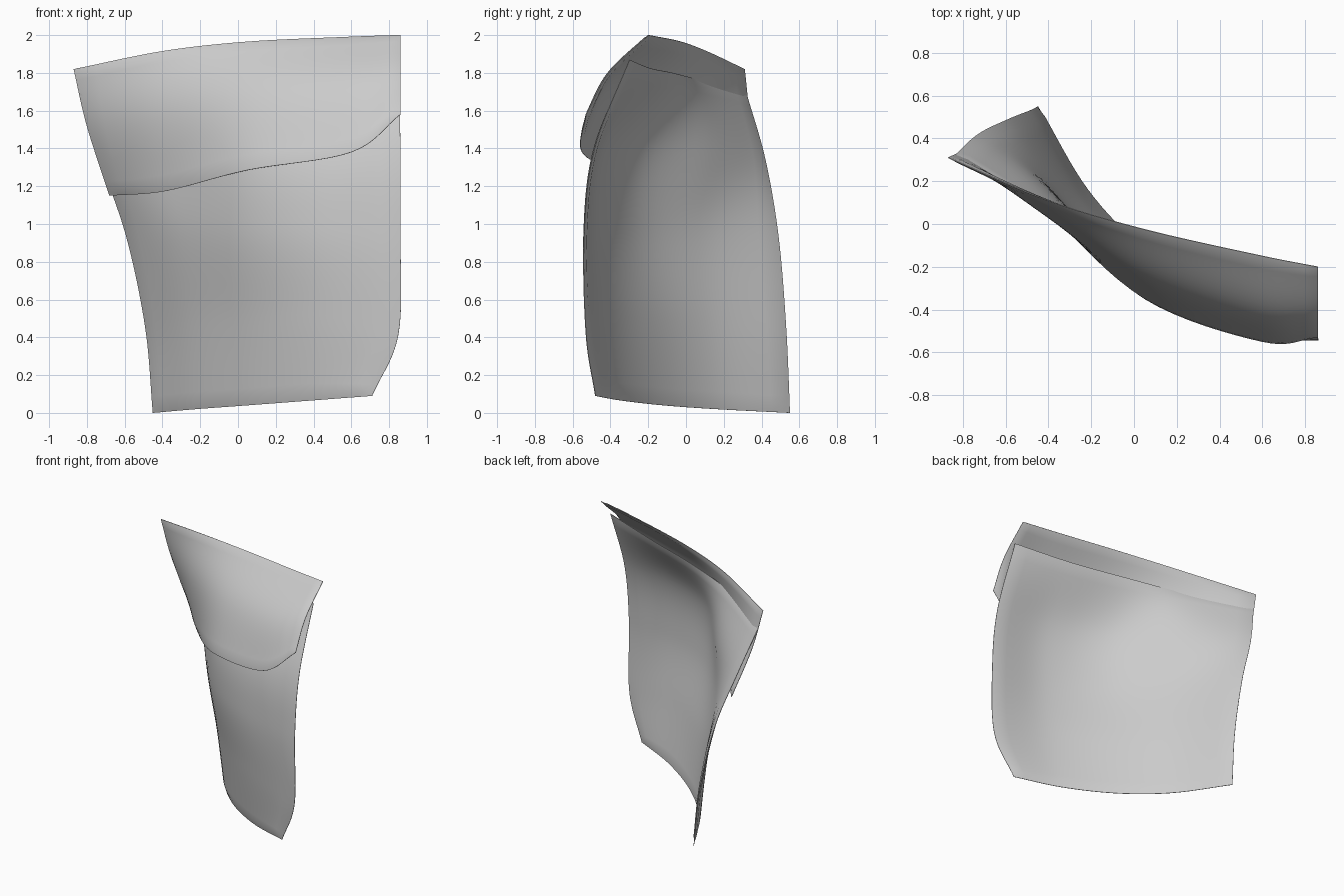
import bpy
from mathutils import Vector

if "Cube" in bpy.data.objects:
    bpy.data.objects.remove(bpy.data.objects["Cube"])

cloth = bpy.data.materials.new("grey cloth")
cloth.diffuse_color = (0.6, 0.6, 0.6, 1)
cloth.use_nodes = True
cloth.node_tree.nodes["Principled BSDF"].inputs["Base Color"].default_value = cloth.diffuse_color


def spline(pts, t):
    """Smooth curve through evenly spaced control points, t in 0..1."""
    n = len(pts) - 1
    i = min(int(t * n), n - 1)
    f = t * n - i
    p1, p2 = pts[i], pts[i + 1]
    p0 = pts[i - 1] if i > 0 else 2 * p1 - p2
    p3 = pts[i + 2] if i + 2 <= n else 2 * p2 - p1
    return 0.5 * (2 * p1 + (p2 - p0) * f + (2 * p0 - 5 * p1 + 4 * p2 - p3) * f ** 2
                  + (3 * p1 - p0 - 3 * p2 + p3) * f ** 3)


def cloth_panel(name, rows, nu, nv, thickness):
    """Curved sheet through rows of control points, thinned at its hem."""
    rows = [[Vector(p) for p in r] for r in rows]
    verts, inner = [], []
    for j in range(nv + 1):
        for i in range(nu + 1):
            if 0 < i < nu and 0 < j < nv:
                inner.append(len(verts))
            verts.append(spline([spline(r, i / nu) for r in rows], j / nv))
    w = nu + 1
    faces = [(j * w + i, (j + 1) * w + i, (j + 1) * w + i + 1, j * w + i + 1)
             for j in range(nv) for i in range(nu)]
    me = bpy.data.meshes.new(name)
    me.from_pydata(verts, [], faces)
    me.materials.append(cloth)
    ob = bpy.data.objects.new(name, me)
    bpy.context.collection.objects.link(ob)
    ob.vertex_groups.new(name="inside").add(inner, 1.0, 'REPLACE')
    mod = ob.modifiers.new("thickness", 'SOLIDIFY')
    mod.thickness = thickness
    mod.offset = 0
    mod.vertex_group = "inside"
    mod.thickness_vertex_group = 0.15
    bpy.ops.object.select_all(action='DESELECT')
    ob.select_set(True)
    bpy.context.view_layer.objects.active = ob
    bpy.ops.object.modifier_apply(modifier=mod.name)
    bpy.ops.object.shade_smooth_by_angle(angle=0.6)
    return ob


# pocket body: rows from top edge to bottom edge, left to right
cloth_panel("pocket_body", [
    [(-.84, .32, 1.69), (-.42, .08, 1.76), (0, -.07, 1.80), (.42, -.19, 1.825), (.85, -.30, 1.87)],
    [(-.73, .42, 1.34), (-.38, .13, 1.38), (0, -.25, 1.41), (.42, -.43, 1.42), (.86, -.485, 1.40)],
    [(-.59, .49, .93), (-.30, .06, .96), (.02, -.28, .98), (.42, -.48, .98), (.86, -.54, .95)],
    [(-.49, .53, .45), (-.24, .10, .48), (.06, -.21, .50), (.42, -.43, .52), (.85, -.53, .42)],
    [(-.45, .55, 0), (-.22, .16, .02), (.05, -.12, .04), (.38, -.34, .065), (.71, -.48, .09)],
], 32, 40, 0.02)

# overhanging flap: top hem, middle, slanted lower edge
cloth_panel("pocket_flap", [
    [(-.87, .31, 1.82), (-.40, .11, 1.915), (.05, -.025, 1.965), (.58, -.145, 1.99), (.86, -.20, 2.0)],
    [(-.80, .345, 1.52), (-.40, .04, 1.60), (.05, -.23, 1.68), (.59, -.41, 1.73), (.86, -.41, 1.80)],
    [(-.68, .42, 1.15), (-.38, .06, 1.175), (.05, -.35, 1.285), (.60, -.55, 1.38), (.86, -.53, 1.58)],
], 32, 20, 0.02)
